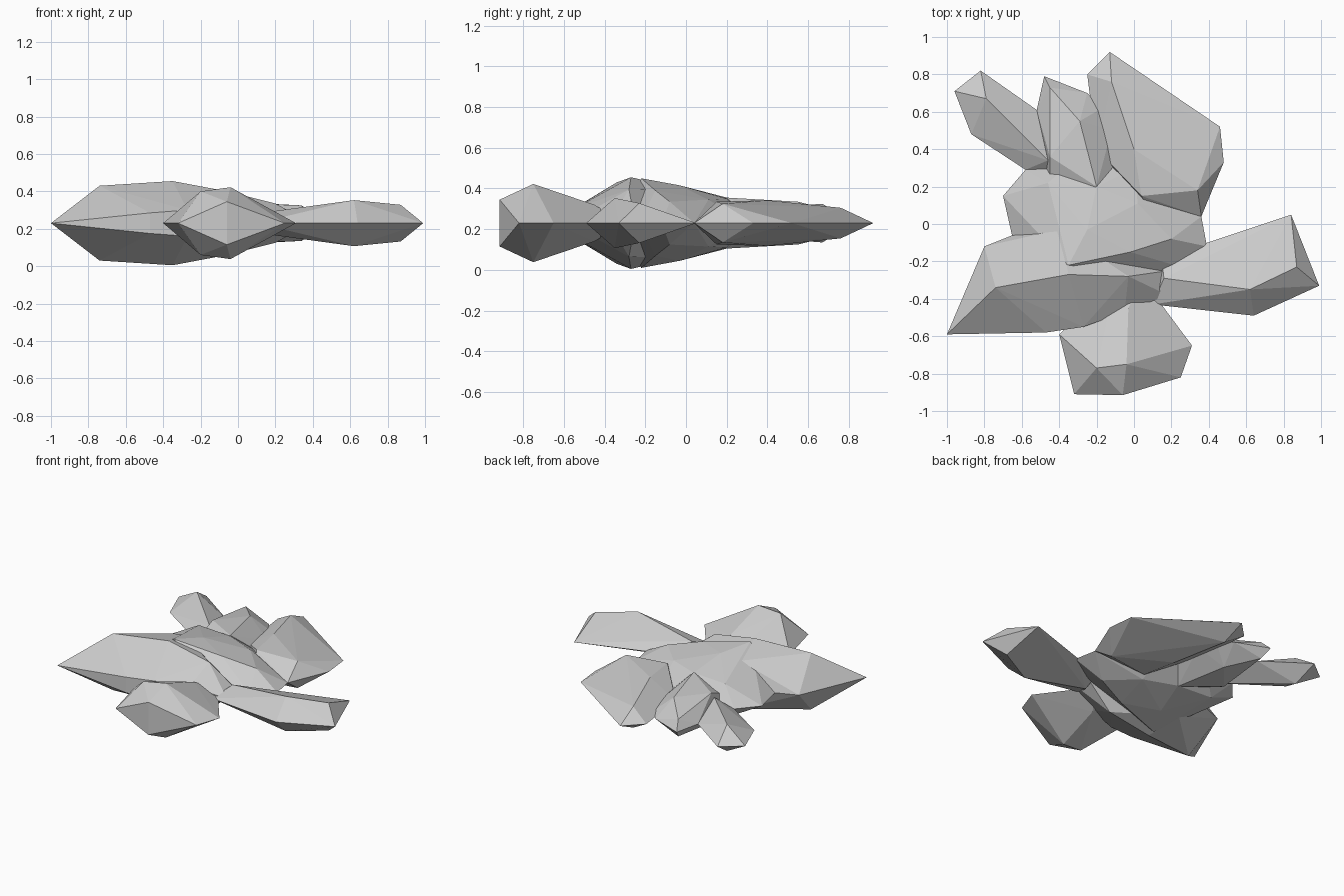
import bpy, bmesh

MID = 0.23  # every lobe mirrors above and below this level

stone = bpy.data.materials.new("pale grey")
stone.diffuse_color = (0.6, 0.6, 0.6, 1)


def lobe(name, rim, ridge):
    """Faceted convex lump: rim points lie at mid level, ridge points (x, y, height) are mirrored below."""
    bm = bmesh.new()
    for x, y in rim:
        bm.verts.new((x, y, MID))
    for x, y, z in ridge:
        bm.verts.new((x, y, z))
        bm.verts.new((x, y, 2 * MID - z))
    res = bmesh.ops.convex_hull(bm, input=bm.verts[:])
    spare = {g for g in res["geom_interior"] + res["geom_unused"] if isinstance(g, bmesh.types.BMVert)}
    bmesh.ops.delete(bm, geom=list(spare), context='VERTS')
    bmesh.ops.recalc_face_normals(bm, faces=bm.faces[:])
    me = bpy.data.meshes.new(name)
    bm.to_mesh(me)
    bm.free()
    me.materials.append(stone)
    ob = bpy.data.objects.new(name, me)
    bpy.context.collection.objects.link(ob)


# long pointed lobe, front left
lobe("left_lobe",
     [(-1, -.59), (-.8, -.12), (-.5, 0), (.18, -.38), (.18, -.25)],
     [(-.74, -.34, .43), (-.35, -.27, .455), (-.03, -.28, .395),
      (-.47, -.58, .285), (-.27, -.55, .30), (-.05, -.47, .29), (-.4, -.03, .40)])

# wide centre mass
lobe("centre_lobe",
     [(-.58, .29), (-.7, .15), (-.65, -.07), (.36, .04), (.39, -.12), (.25, -.23), (.12, -.29),
      (-.3, .36), (0, .3)],
     [(-.35, -.22, .45), (-.25, -.03, .415), (-.02, -.15, .39), (.2, -.08, .335),
      (-.46, .22, .35), (-.2, .2, .35), (.02, .11, .345)])

# broad back right lobe
lobe("back_right_lobe",
     [(-.25, .8), (-.13, .92), (.46, .52), (.48, .33), (.36, .04), (.1, .04), (-.2, .4)],
     [(-.12, .76, .305), (.34, .18, .325), (0, .4, .342), (.04, .15, .335)])

# narrow back lobe
lobe("back_lobe",
     [(-.48, .79), (-.52, .61), (-.25, .7), (-.17, .62), (-.12, .5), (-.09, .33), (-.45, .1)],
     [(-.45, .73, .29), (-.29, .55, .335), (-.45, .36, .335), (-.2, .2, .355)])

# small block at back left
lobe("back_left_lobe",
     [(-.82, .82), (-.96, .71), (-.87, .48), (-.58, .29), (-.52, .61), (-.45, .36), (-.4, .25)],
     [(-.79, .67, .325), (-.46, .34, .30)])

# flat right arm
lobe("right_lobe",
     [(.1, -.43), (.64, -.49), (.99, -.33), (.84, .05), (.39, -.1), (.15, -.2)],
     [(.62, -.35, .353), (.87, -.23, .328), (.16, -.29, .29)])

# chunky front lobe
lobe("front_lobe",
     [(-.4, -.59), (-.32, -.91), (.25, -.82), (.31, -.65), (.08, -.42), (-.1, -.3), (.05, -.3)],
     [(-.2, -.77, .40), (-.04, -.75, .422), (-.06, -.915, .345), (-.03, -.45, .32)])
